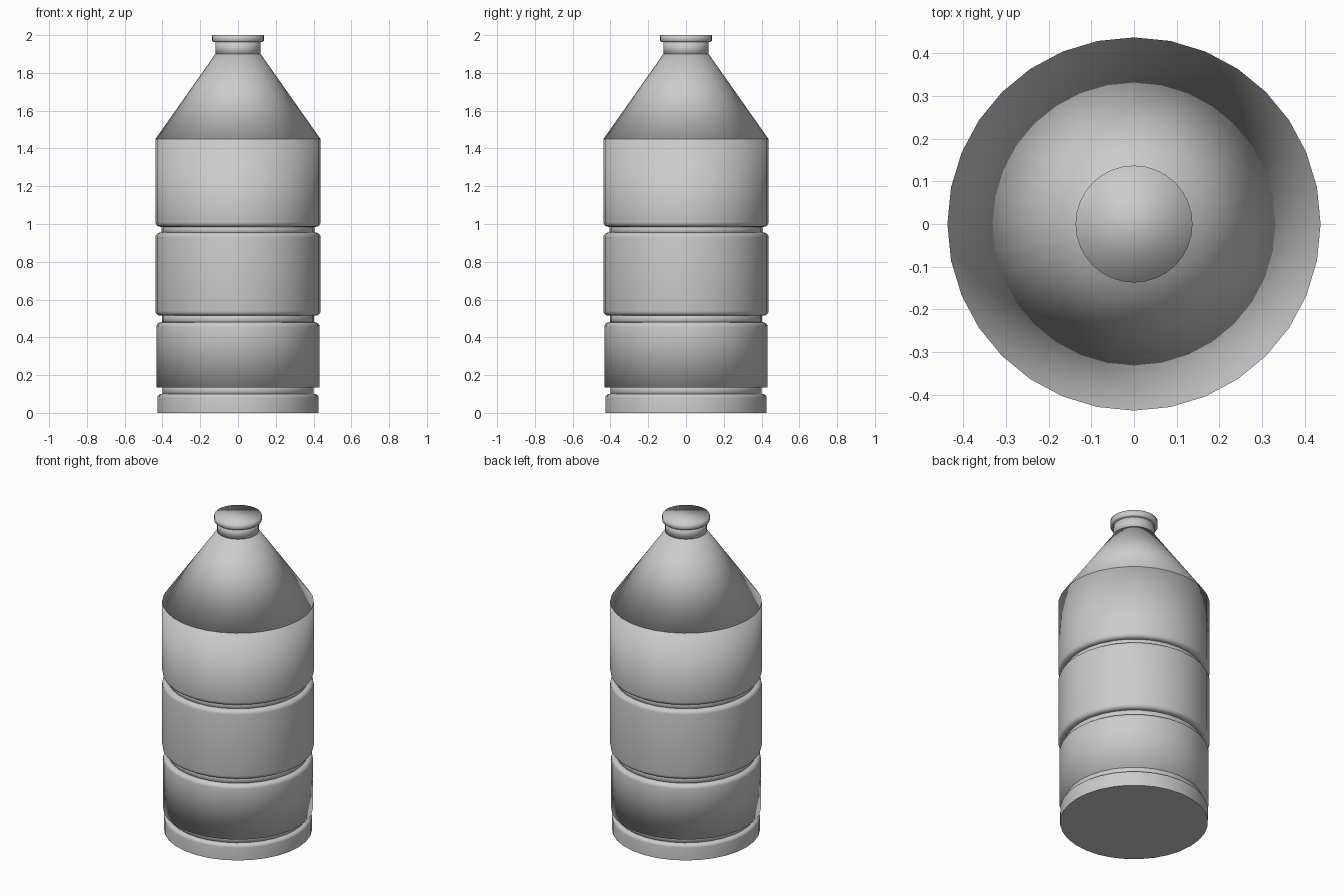
import bpy, bmesh, math

if "Cube" in bpy.data.objects:
    bpy.data.objects.remove(bpy.data.objects["Cube"])

SIDES = 32


def lathe(name, profile):
    """Closed turned solid from (radius, z) points listed bottom to top."""
    bm = bmesh.new()
    rings = []
    for r, z in profile:
        rings.append([bm.verts.new((r * math.cos(2 * math.pi * i / SIDES),
                                    r * math.sin(2 * math.pi * i / SIDES), z))
                      for i in range(SIDES)])
    for low, high in zip(rings, rings[1:]):
        for i in range(SIDES):
            j = (i + 1) % SIDES
            bm.faces.new((low[i], low[j], high[j], high[i]))
    bm.faces.new(rings[0][::-1])
    bm.faces.new(rings[-1])
    for f in bm.faces:
        f.smooth = True
    mesh = bpy.data.meshes.new(name)
    bm.to_mesh(mesh)
    bm.free()
    obj = bpy.data.objects.new(name, mesh)
    bpy.context.collection.objects.link(obj)
    return obj


def band(r, z0, z1, round_low=0.0, round_high=0.0, steps=4):
    """Profile of a cylinder band with optional rounded rims."""
    pts = []
    angles = [math.pi / 2 * k / steps for k in range(steps + 1)]
    if round_low:
        b = round_low
        pts += [(r - b + b * math.sin(a), z0 + b - b * math.cos(a)) for a in angles]
    else:
        pts.append((r, z0))
    if round_high:
        b = round_high
        pts += [(r - b + b * math.cos(a), z1 - b + b * math.sin(a)) for a in angles]
    else:
        pts.append((r, z1))
    return pts


# Body bands
base = lathe("base_ring", band(0.427, 0.0, 0.1, 0, 0.02))
lathe("lower_band", band(0.432, 0.135, 0.48, 0, 0.025))
lathe("label_band", band(0.437, 0.515, 0.955, 0.025, 0.025))
lathe("upper_band", band(0.437, 0.985, 1.45, 0.025, 0))

# Recessed grooves between the bands
for name, r, z0, z1 in (("base_groove", 0.4, 0.09, 0.15),
                        ("lower_groove", 0.402, 0.465, 0.53),
                        ("upper_groove", 0.405, 0.94, 1.0)):
    lathe(name, [(r, z0), (r, z1)])

# Shoulder, neck and cap
lathe("shoulder", [(0.437, 1.45), (0.12, 1.9)])
lathe("neck", [(0.12, 1.89), (0.12, 1.97)])
lathe("cap", [(0.13, 1.963), (0.137, 1.968), (0.137, 2.0)])

# Flat underside
for f in base.data.polygons:
    if f.normal.z < -0.9:
        f.use_smooth = False
